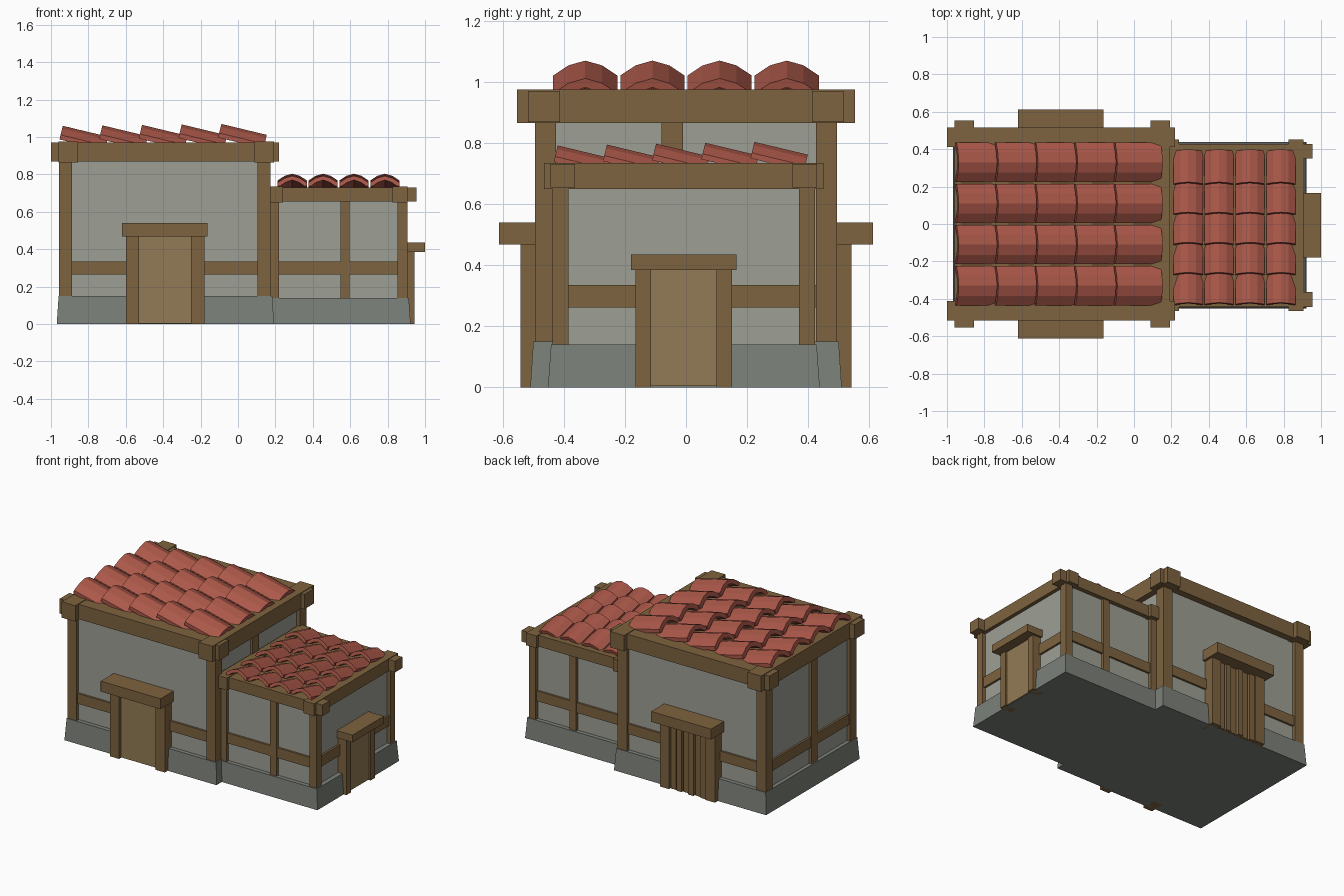
import bpy, bmesh, math
from mathutils import Matrix, Vector

if "Cube" in bpy.data.objects:
    bpy.data.objects.remove(bpy.data.objects["Cube"])


def mat(name, r, g, b):
    m = bpy.data.materials.new(name)
    m.diffuse_color = (r, g, b, 1)
    m.use_nodes = True
    m.node_tree.nodes["Principled BSDF"].inputs["Base Color"].default_value = m.diffuse_color
    return m


WOOD = mat("wood", 0.21, 0.125, 0.05)
DOOR = mat("door_wood", 0.29, 0.195, 0.09)
CLAY = mat("clay", 0.40, 0.095, 0.065)
PLASTER = mat("plaster", 0.34, 0.35, 0.30)
STONE = mat("stone", 0.20, 0.215, 0.19)


def finish(bm, name, material):
    bmesh.ops.recalc_face_normals(bm, faces=bm.faces)
    me = bpy.data.meshes.new(name)
    bm.to_mesh(me)
    bm.free()
    me.materials.append(material)
    ob = bpy.data.objects.new(name, me)
    bpy.context.collection.objects.link(ob)
    return ob


def box(name, x, y, z, material=WOOD, taper=0.0):
    """Box from (min, max) pairs; taper draws the top edge inward."""
    bm = bmesh.new()
    bmesh.ops.create_cube(bm, size=1)
    for v in bm.verts:
        top = v.co.z > 0
        i, j, k = (int(c > 0) for c in v.co)
        t = taper if top else 0
        v.co = (x[i] + (t if i == 0 else -t), y[j] + (t if j == 0 else -t), z[k])
    return finish(bm, name, material)


def around(c, w):
    return (c - w / 2, c + w / 2)


def house(name, x, y, base, top, post, beam, over, mids_x, mids_y):
    """Timber frame block; x, y are the outer faces of the corner posts."""
    z0, z1 = top
    box(name + "_base", (x[0] - .012, x[1] + .018), (y[0] - .015, y[1] + .015),
        (0, base), STONE, .01)
    w = .024
    box(name + "_walls", (x[0] + w, x[1] - w), (y[0] + w, y[1] - w), (base - .02, z0 + .03), PLASTER)
    # corner posts
    for px in (x[0] + post / 2, x[1] - post / 2):
        for py in (y[0] + post / 2, y[1] - post / 2):
            box(name + "_post", around(px, post), around(py, post), (base - .02, z0 + .02))
    # intermediate posts
    for mx in mids_x:
        for py in (y[0] + post / 2, y[1] - post / 2):
            box(name + "_mid_post", around(mx, post * .95), around(py, post * .8), (base - .02, z0 + .02))
    for px, my in mids_y:
        box(name + "_mid_post", around(px, post * .8), around(my, post), (base - .02, z0 + .02))
    # low rails
    r = .010
    for s in (y[0] + r + .02, y[1] - r - .02):
        box(name + "_rail", (x[0] + .03, x[1] - .03), around(s, .04), (.265, .335))
    for s in (x[0] + r + .02, x[1] - r - .02):
        box(name + "_rail", around(s, .04), (y[0] + .03, y[1] - .03), (.262, .335))
    # crossing top beams and roof deck
    for py in (y[0] - over[0] + beam / 2, y[1] + over[0] - beam / 2):
        box(name + "_long_beam", (x[0] - over[1], x[1] + over[1]), around(py, beam), (z0 + .004, z1 - .004))
    for px in (x[0] - .004 + beam / 2, x[1] + over[0] - beam / 2 - .005):
        box(name + "_cross_beam", around(px, beam), (y[0] - over[2], y[1] + over[2]), (z0, z1))
    box(name + "_roof_deck", (x[0] + .03, x[1] - .03), (y[0] + .03, y[1] - .03), (z0 + .02, z1 - .008))


house("hall", (-.957, .175), (-.495, .495), .15, (.865, .975), .07, .105,
      (.022, .043, .058), [], [(-.922, -.045), (.14, -.045)])
house("annex", (.165, .905), (-.437, .423), .14, (.65, .735), .053, .08,
      (.006, .05, .028), [.572], [])


def tiles(name, rows, starts, length, scale, z0, dz, along_y):
    """Overlapping arched clay tiles; one shared faceted profile."""
    half = [(-.105, -.075), (-.105, -.05), (-.055, -.016)]
    inner = [(.088, -.075), (.05, -.048)]
    prof = half + [(0, 0)] + [(-a, b) for a, b in half[::-1]] \
        + inner + [(0, -.03)] + [(-a, b) for a, b in inner[::-1]]
    bm = bmesh.new()
    n = len(prof)
    for row in rows:
        for i, s in enumerate(starts):
            place = Vector((row, s, z0 + dz * i)) if along_y else Vector((s, row, z0 + dz * i))
            m = Matrix.Translation(place) @ Matrix.Rotation(math.pi / 2 if along_y else 0, 4, 'Z') \
                @ Matrix.Rotation(math.radians(13.5), 4, 'Y')
            a, b = ([bm.verts.new(m @ Vector((e, u * scale, w * scale))) for u, w in prof]
                    for e in (0, length))
            for k in range(n):
                bm.faces.new((a[k], a[(k + 1) % n], b[(k + 1) % n], b[k]))
            # end caps as quads between the outer and inner arcs
            for v in (a, b):
                bm.faces.new((v[0], v[1], v[2], v[10], v[11]))
                bm.faces.new((v[2], v[3], v[9], v[10]))
                bm.faces.new((v[3], v[4], v[8], v[9]))
                bm.faces.new((v[4], v[5], v[6], v[7], v[8]))
    finish(bm, name, CLAY)


tiles("hall_roof_tiles", [-.33, -.11, .11, .33], [-.937 + .212 * i for i in range(5)],
      .25, 1.0, 1.06, .0025, False)
tiles("annex_roof_tiles", [.29, .455, .62, .785], [-.42 + .161 * i for i in range(5)],
      .18, .74, .792, .003, True)


# hall doors, front and back
for s, side in ((-1, "front"), (1, "back")):
    def span(a, b):
        return tuple(sorted((s * a, s * b)))
    for jx in ((-.6, -.53), (-.25, -.18)):
        box(side + "_door_jamb", jx, span(.44, .542), (0, .48))
    box(side + "_door_lintel", (-.62, -.163), span(.45, .612), (.468, .54))
    if s < 0:
        box("front_door_panel", (-.535, -.245), span(.44, .522), (.004, .475), DOOR)
    else:
        box("back_door_panel", (-.535, -.245), span(.44, .512), (.004, .475), WOOD)
        # uneven planks
        for i, d in enumerate((.535, .524, .538, .522, .533, .526)):
            box("back_door_plank", around(-.53 + .28 * (i + .5) / 6, .039), span(.5, d), (0, .472))

# annex side door
for jy in ((-.165, -.115), (.10, .15)):
    box("side_door_jamb", (.86, .943), jy, (0, .39))
box("side_door_lintel", (.87, 1.0), (-.18, .165), (.385, .435))
box("side_door_panel", (.86, .93), (-.12, .105), (.004, .388), DOOR)
